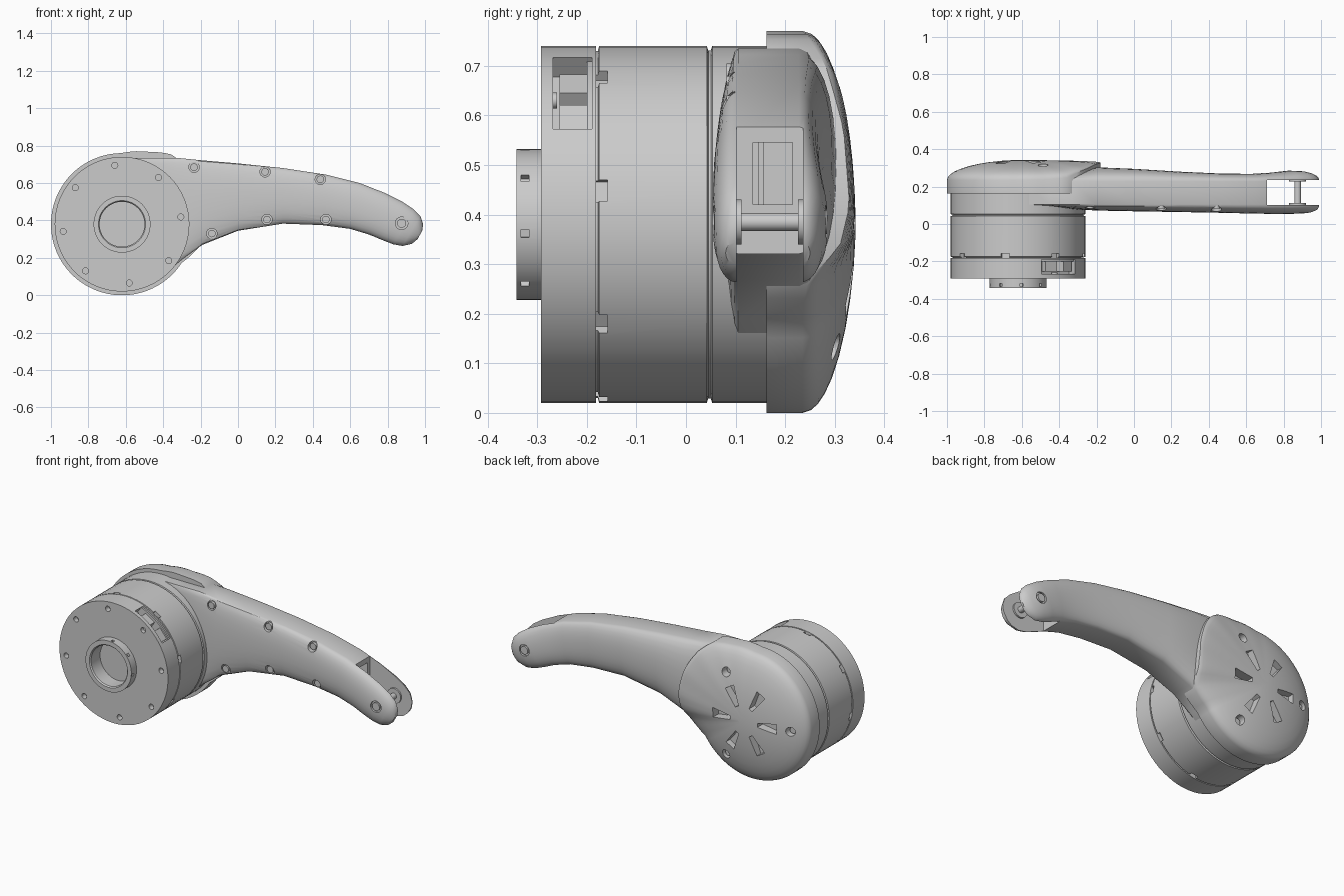
import bpy, bmesh
from math import sin, cos, pi, radians

if "Cube" in bpy.data.objects:
    bpy.data.objects.remove(bpy.data.objects["Cube"])

CX, CZ = -0.62, 0.38          # motor axis (runs along y)


def finish(name, bm, cutter=None, angle=32):
    bmesh.ops.remove_doubles(bm, verts=bm.verts, dist=1e-5)
    bmesh.ops.recalc_face_normals(bm, faces=bm.faces)
    me = bpy.data.meshes.new(name)
    bm.to_mesh(me)
    bm.free()
    ob = bpy.data.objects.new(name, me)
    bpy.context.collection.objects.link(ob)
    bpy.ops.object.select_all(action='DESELECT')
    ob.select_set(True)
    bpy.context.view_layer.objects.active = ob
    if cutter:
        mod = ob.modifiers.new("cut", 'BOOLEAN')
        mod.operation, mod.solver, mod.object = 'DIFFERENCE', 'EXACT', cutter
        bpy.ops.object.modifier_apply(modifier=mod.name)
        bpy.data.objects.remove(cutter)
    if angle:
        bpy.ops.object.shade_smooth_by_angle(angle=radians(angle))
    return ob


def make_cutter(bm):
    ob = finish("cutter", bm, angle=0)
    ob.hide_render = True
    return ob


def bridge(bm, rows, closed=True):
    n = len(rows[0])
    for a, b in zip(rows, rows[1:]):
        for i in range(n if closed else n - 1):
            j = (i + 1) % n
            bm.faces.new((a[i], a[j], b[j], b[i]))


def prism(bm, pts, y0, y1):
    rows = [[bm.verts.new((x, y, z)) for x, z in pts] for y in (y0, y1)]
    bridge(bm, rows)
    for r in rows:
        bm.faces.new(r)


def circ(x, z, r, n=16):
    return [(x + r * cos(2 * pi * i / n), z + r * sin(2 * pi * i / n)) for i in range(n)]


def polar(r, deg):
    return CX + r * cos(radians(deg)), CZ + r * sin(radians(deg))


def spoke(deg, r0, r1, w0, w1):
    """Four-sided outline pointing outwards from the motor axis."""
    c, s = cos(radians(deg)), sin(radians(deg))
    return [(CX + r * c - w * s, CZ + r * s + w * c)
            for r, w in ((r0, -w0), (r1, -w1), (r1, w1), (r0, w0))]


def lathe(profile, loop=False, n=64):
    bm = bmesh.new()
    if loop:
        profile = profile + profile[:1]
    rows = [[bm.verts.new((x, y, z)) for x, z in circ(CX, CZ, max(r, 1e-7), n)]
            for r, y in profile]
    bridge(bm, rows)
    bmesh.ops.remove_doubles(bm, verts=bm.verts, dist=1e-5)
    bmesh.ops.dissolve_degenerate(bm, edges=bm.edges, dist=1e-6)
    return bm


# Motor body and joint housing, with eight small edge notches
cut = bmesh.new()
for k in range(8):
    prism(cut, spoke(11 + 45 * k, 0.335, 0.4, 0.022, 0.022), -0.19, -0.158)
finish("motor_body", lathe([(0, -0.2), (0.35, -0.2), (0.35, -0.178), (0.36, -0.175),
                            (0.36, 0.042), (0.351, 0.045), (0.351, 0.05), (0.36, 0.053),
                            (0.36, 0.2), (0, 0.2)]), make_cutter(cut))

# Front flange with bolt circle and connector pocket
cut = bmesh.new()
for k in range(8):
    prism(cut, circ(*polar(0.317, 7 + 45 * k), 0.016), -0.35, -0.26)
prism(cut, spoke(51, 0.29, 0.42, 0.115, 0.115), -0.268, -0.19)
finish("motor_flange", lathe([(0, -0.25), (0.12, -0.25), (0.12, -0.292), (0.36, -0.292),
                              (0.36, -0.182), (0, -0.182)]), make_cutter(cut))

# Connectors in the pocket
bm = bmesh.new()
for d in (39, 58):
    r = 0.335 if d == 58 else 0.34
    prism(bm, spoke(d, 0.28, r, 0.035, 0.035), -0.255, -0.2)
finish("connectors", bm)

# Output hub ring with radial set-screw holes
cut = bmesh.new()
for k in range(8):
    prism(cut, spoke(-7 + 45 * k, 0.138, 0.17, 0.008, 0.008), -0.333, -0.317)
finish("output_hub", lathe([(0.12, -0.335), (0.126, -0.342), (0.152, -0.342),
                            (0.152, -0.28), (0.12, -0.28)], loop=True), make_cutter(cut))

# Arm: loft of rounded sections (top x,z, bottom x,z, front y, back y)
stations = [(-.60, .735, -.60, .03, .100, .270), (-.45, .735, -.42, .09, .090, .275),
            (-.33, .735, -.30, .19, .078, .288), (-.20, .722, -.19, .27, .072, .303),
            (0, .705, 0, .345, .068, .295), (.24, .68, .24, .383, .064, .28),
            (.47, .645, .45, .375, .06, .27), (.65, .60, .60, .355, .056, .268),
            (.78, .55, .70, .325, .054, .275), (.88, .50, .77, .295, .053, .285),
            (.94, .46, .83, .272, .055, .285), (.975, .425, .88, .263, .06, .275),
            (.99, .38, .93, .275, .07, .262), (.985, .345, .96, .30, .08, .25)]
YF, YB, N = 0.105, 0.228, 14
bm = bmesh.new()
rows = []
for tx, tz, bx, bz, yf, yb in stations:
    row = []
    for base, depth, sign in ((YF, yf - YF, 1), (YB, yb - YB, -1)):
        for i in range(N + 1):
            v = cos(pi * i / N) * sign
            y = base + depth * max(0, 1 - abs(v) ** 2.2) ** (1 / 2.2)
            f = (v + 1) / 2
            row.append(bm.verts.new((bx + (tx - bx) * f, y, bz + (tz - bz) * f)))
    rows.append(row)
bridge(bm, rows)
bm.faces.new(rows[0])
bm.faces.new(rows[-1])

# Fork slot, inner cavity and counterbored screw holes in the arm
screws = [(-.235, .685), (.145, .66), (.44, .62), (.155, .405), (.47, .405), (-.14, .33)]
cut = bmesh.new()
prism(cut, [(.71, .1), (1.2, .1), (1.2, .9), (.71, .9)], 0.102, 0.236)
for x, z in screws:
    prism(cut, circ(x, z, 0.028), 0.0, 0.099)
for y0, y1 in ((0.0, 0.066), (0.272, 0.4)):
    prism(cut, circ(.875, .385, 0.034), y0, y1)
arm = finish("arm", bm, make_cutter(cut))
cut = bmesh.new()
prism(cut, [(.56, .42), (.8, .42), (.8, .545), (.56, .545)], 0.135, 0.215)
finish_cut = make_cutter(cut)
mod = arm.modifiers.new("cavity", 'BOOLEAN')
mod.solver, mod.object = 'EXACT', finish_cut
bpy.context.view_layer.objects.active = arm
bpy.ops.object.modifier_apply(modifier=mod.name)
bpy.data.objects.remove(finish_cut)

bm = bmesh.new()
for x, z in screws:
    prism(bm, circ(x, z, 0.02), 0.082, 0.11)
finish("arm_screws", bm)

# Fork pin with washers and end heads
bm = bmesh.new()
for r, y0, y1 in ((.018, .06, .28), (.045, .10, .112), (.045, .226, .238),
                  (.024, .056, .07), (.024, .27, .284)):
    prism(bm, circ(.875, .385, r, 24), y0, y1)
finish("fork_pin", bm)

# Rib inside the arm cavity
bm = bmesh.new()
prism(bm, [(.55, .42), (.69, .42), (.69, .545), (.55, .545)], 0.145, 0.157)
finish("cavity_rib", bm)

# Back cover: dome whose rim reaches over the arm (angle, radius, rim y)
rim = [(-33, .38, .235), (-24, .405, .237), (-15, .435, .245), (-6, .438, .31),
       (5, .442, .33), (25, .452, .318), (44, .46, .282), (55, .456, .248),
       (69, .413, .238), (90, .38, .235), (327, .38, .235)]


def rim_at(d):
    for (a, r0, y0), (b, r1, y1) in zip(rim, rim[1:]):
        if a <= d <= b:
            f = (d - a) / (b - a)
            return r0 + (r1 - r0) * f, y0 + (y1 - y0) * f


bm = bmesh.new()
angles = [-33 + 4 * k for k in range(90)]
rows = [[] for _ in range(11)]
for d in angles:
    R, ye = rim_at(d)
    x, z = polar(R, d)
    rows[0].append(bm.verts.new((x, 0.162, z)))
    for row, s in zip(rows[1:], (1, .985, .95, .9, .82, .7, .55, .4, .22, .08)):
        x, z = polar(R * s, d)
        y = 0.342 - (0.342 - ye) * (1 - (1 - s ** 1.8) ** 0.5)
        row.append(bm.verts.new((x, y, z)))
bridge(bm, rows)
bm.faces.new(rows[0])
bm.faces.new(rows[-1])

# Vents and screw holes of the cover
cut = bmesh.new()
for k in range(6):
    prism(cut, spoke(60 * k, 0.09, 0.205, 0.012, 0.03), 0.285, 0.4)
for d in (62, 180, 300):
    prism(cut, circ(*polar(0.285, d), 0.027), 0.262, 0.4)
finish("back_cover", bm, make_cutter(cut))

bm = bmesh.new()
for d in (62, 180, 300):
    prism(bm, circ(*polar(0.285, d), 0.019), 0.25, 0.28)
finish("cover_screws", bm)
